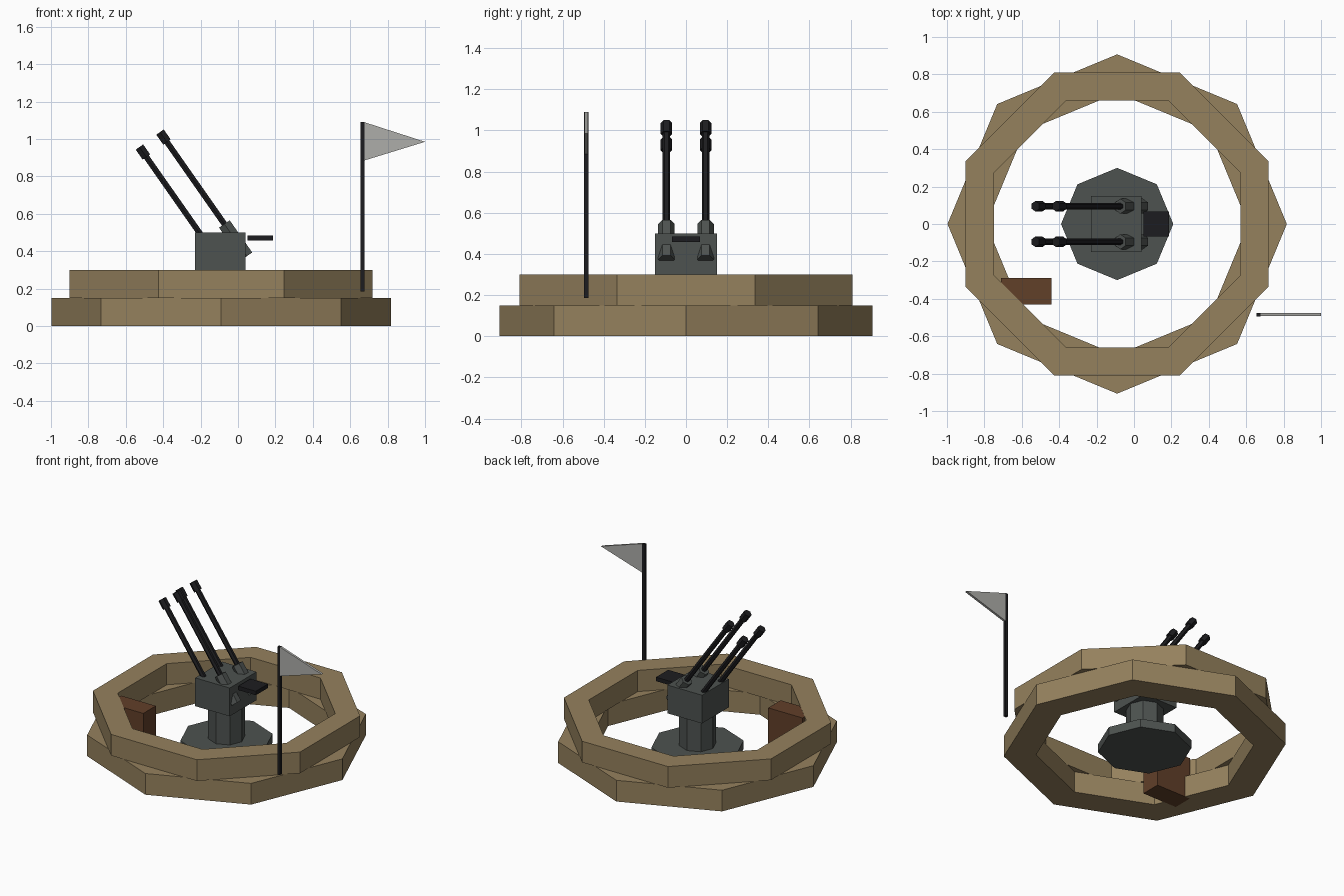
import bpy, bmesh, math
from mathutils import Matrix, Vector

if "Cube" in bpy.data.objects:
    bpy.data.objects.remove(bpy.data.objects["Cube"])

CX = -0.09  # centre of the emplacement


def material(name, rgb):
    m = bpy.data.materials.new(name)
    m.diffuse_color = (*rgb, 1)
    m.use_nodes = True
    m.node_tree.nodes["Principled BSDF"].inputs["Base Color"].default_value = m.diffuse_color
    return m


SAND = material("sand", (0.30, 0.22, 0.11))
STEEL = material("steel", (0.075, 0.085, 0.08))
BLACK = material("black", (0.012, 0.012, 0.014))
BROWN = material("brown", (0.12, 0.05, 0.022))
CLOTH = material("cloth", (0.42, 0.42, 0.40))


def finish(name, bm, mat):
    bmesh.ops.recalc_face_normals(bm, faces=bm.faces)
    me = bpy.data.meshes.new(name)
    bm.to_mesh(me)
    bm.free()
    me.materials.append(mat)
    ob = bpy.data.objects.new(name, me)
    bpy.context.collection.objects.link(ob)
    return ob


def ngon(n, r, turn=0.0):
    return [(r * math.cos(turn + i * math.tau / n), r * math.sin(turn + i * math.tau / n)) for i in range(n)]


def prism(name, outline, z0, z1, mat, matrix=Matrix()):
    bm = bmesh.new()
    lo, hi = [[bm.verts.new(matrix @ Vector((x, y, z))) for x, y in outline] for z in (z0, z1)]
    bm.faces.new(lo)
    bm.faces.new(hi)
    n = len(outline)
    for i in range(n):
        j = (i + 1) % n
        bm.faces.new((lo[i], lo[j], hi[j], hi[i]))
    return finish(name, bm, mat)


def box(name, x0, x1, y0, y1, z0, z1, mat):
    return prism(name, [(x0, y0), (x1, y0), (x1, y1), (x0, y1)], z0, z1, mat)


def ring(name, r_out, r_in, z0, z1, turn):
    bm = bmesh.new()
    loops = [[bm.verts.new((CX + x, y, z)) for x, y in ngon(8, r, turn)]
             for r, z in ((r_out, z0), (r_out, z1), (r_in, z1), (r_in, z0))]
    for k in range(4):
        a, b = loops[k], loops[(k + 1) % 4]
        for i in range(8):
            j = (i + 1) % 8
            bm.faces.new((a[i], a[j], b[j], b[i]))
    return finish(name, bm, SAND)


# sandbag wall: two octagonal courses, the upper turned by half a side
ring("lower_wall", 0.907, 0.70, 0.0, 0.15, 0)
ring("upper_wall", 0.877, 0.714, 0.15, 0.30, math.pi / 8)

# gun mount
at_centre = Matrix.Translation((CX, 0, 0))
prism("mount_base", ngon(8, 0.30), 0.0, 0.06, STEEL, at_centre)
prism("mount_column", ngon(8, 0.12), 0.06, 0.30, STEEL, at_centre)
box("gun_housing", -0.23, 0.04, -0.15, 0.15, 0.30, 0.50, STEEL)
box("seat", 0.05, 0.187, -0.068, 0.068, 0.457, 0.485, BLACK)

# four barrels pointing up and forward; local z runs from muzzle tip to breech
tilt = math.radians(35)
axis = Vector((math.sin(tilt), 0, -math.cos(tilt)))
side = Vector((0, 1, 0))
frame = Matrix((side, axis.cross(side), axis)).transposed().to_4x4()
for label, y in (("left", -0.095), ("right", 0.095)):
    for row, tip in (("upper", (-0.417, y, 1.037)), ("lower", (-0.527, y, 0.957))):
        m = Matrix.Translation(tip) @ frame
        prism(f"{row}_{label}_muzzle", ngon(6, 0.028), 0.0, 0.065, BLACK, m)
        prism(f"{row}_{label}_barrel", ngon(6, 0.018), 0.065, 0.65, BLACK, m)
        if row == "upper":
            prism(f"{label}_receiver", ngon(6, 0.04), 0.60, 0.81, STEEL, m)

# ammunition crate against the wall
box("crate", -0.71, -0.44, -0.43, -0.29, 0.0, 0.299, BROWN)

# flag pole and pennant
box("flag_pole", 0.655, 0.675, -0.495, -0.475, 0.185, 1.09, BLACK)
stand = Matrix.Translation((0, -0.485, 0)) @ Matrix.Rotation(math.pi / 2, 4, 'X')
prism("pennant", [(0.675, 0.885), (1.0, 0.985), (0.675, 1.09)], -0.008, 0.008, CLOTH, stand)
